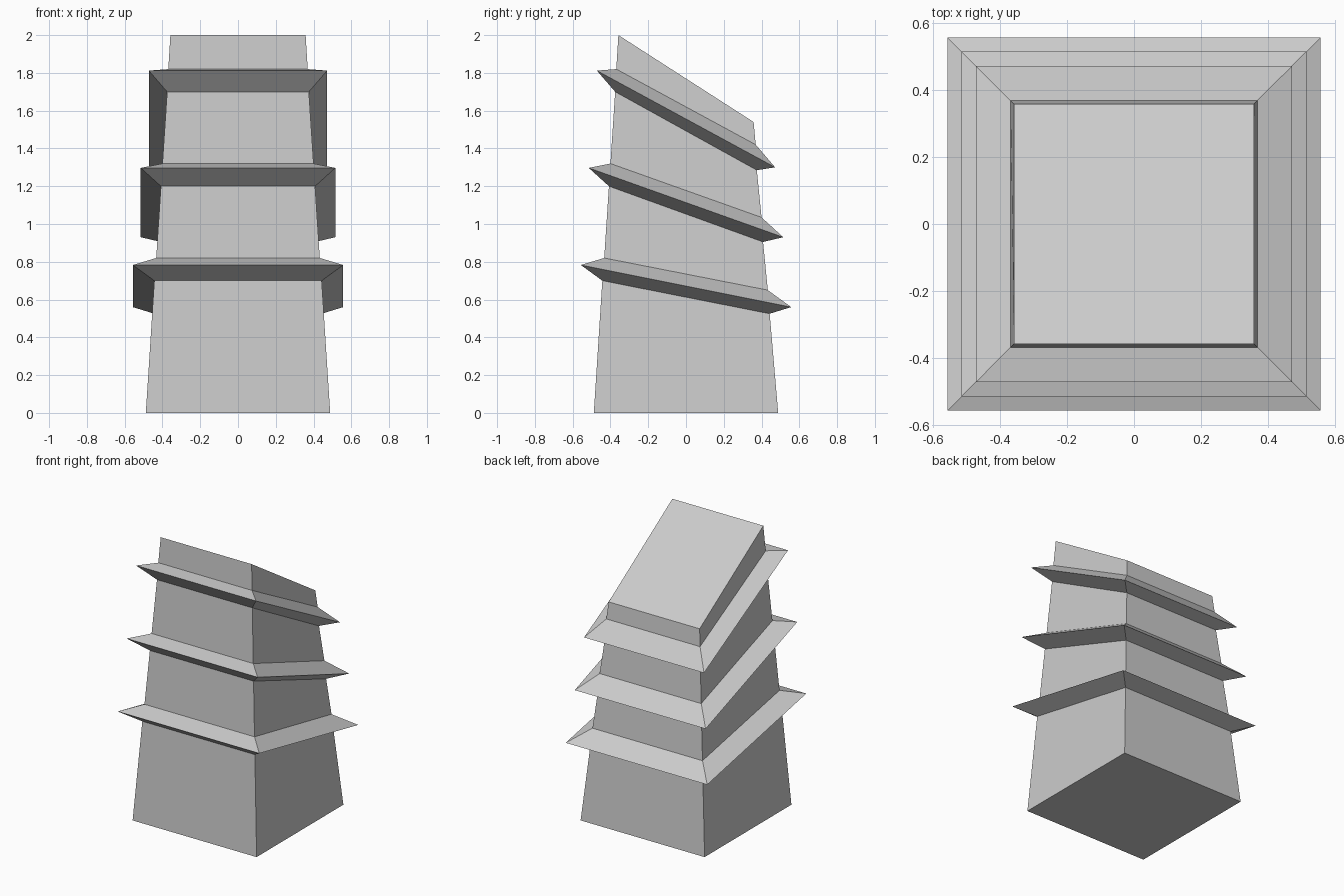
import bpy, bmesh

if "Cube" in bpy.data.objects:
    bpy.data.objects.remove(bpy.data.objects["Cube"])

# Square cross-sections, bottom to top: half width, front height, back height
RINGS = [
    (0.488, 0.00, 0.00),                                                    # base
    (0.443, 0.70, 0.525), (0.557, 0.783, 0.56), (0.433, 0.82, 0.65),        # lower ridge
    (0.408, 1.20, 0.905), (0.515, 1.297, 0.93), (0.40, 1.32, 1.035),        # middle ridge
    (0.375, 1.70, 1.285), (0.472, 1.812, 1.30), (0.369, 1.82, 1.42),        # upper ridge
    (0.358, 2.00, 1.54),                                                    # slanted top
]

bm = bmesh.new()


def add_ring(w, front, back):
    return [bm.verts.new(p) for p in
            ((-w, -w, front), (w, -w, front), (w, w, back), (-w, w, back))]


# Ridged tower: one closed loft through all the tilted squares
loops = [add_ring(*r) for r in RINGS]
for low, high in zip(loops, loops[1:]):
    for i in range(4):
        j = (i + 1) % 4
        bm.faces.new((low[i], low[j], high[j], high[i]))
bm.faces.new(loops[0][::-1])
bm.faces.new(loops[-1])
bmesh.ops.recalc_face_normals(bm, faces=bm.faces)

mesh = bpy.data.meshes.new("ridged_tower")
bm.to_mesh(mesh)
bm.free()
bpy.context.collection.objects.link(bpy.data.objects.new("ridged_tower", mesh))
